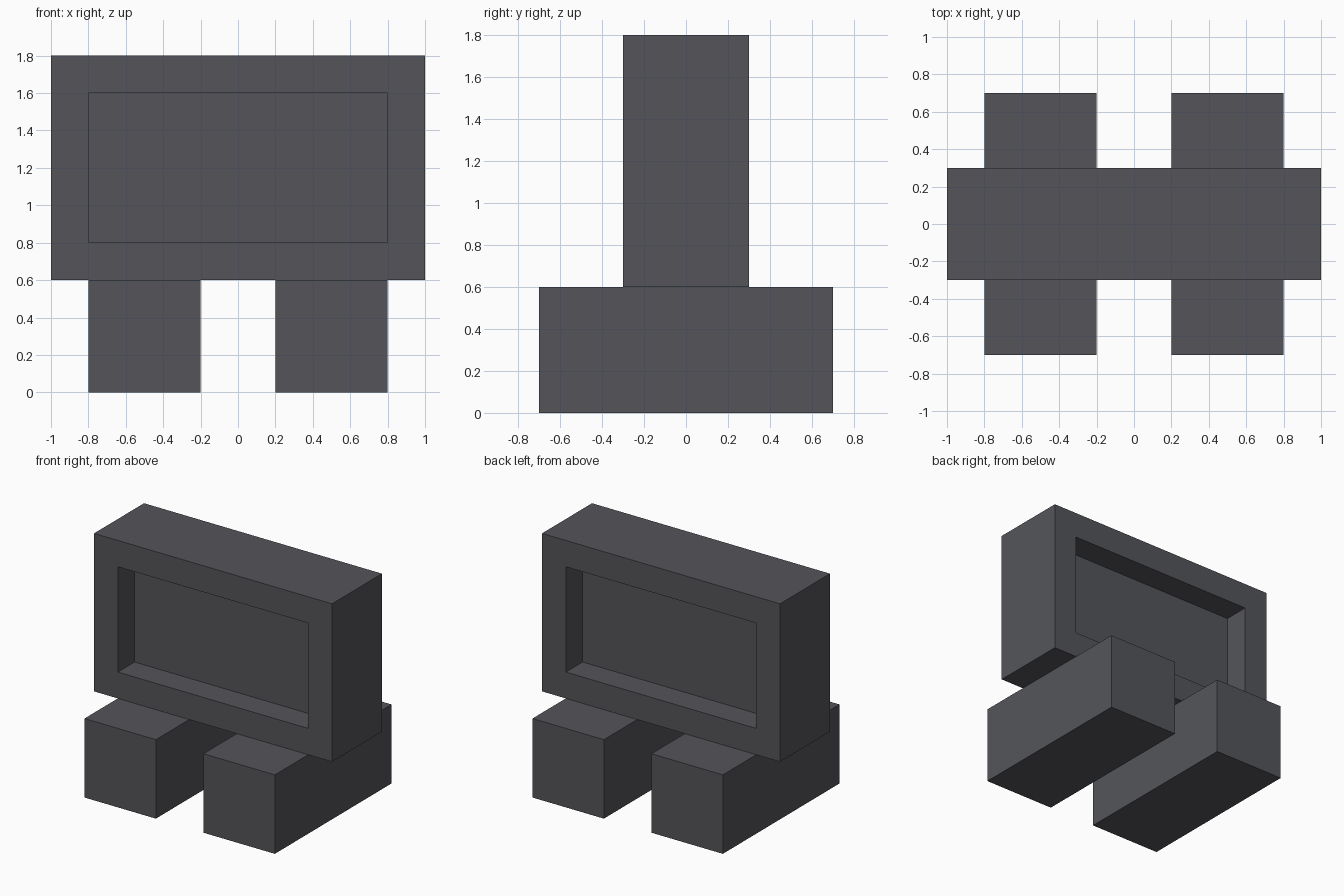
import bpy, bmesh
from mathutils import Matrix, Vector

if "Cube" in bpy.data.objects:
    bpy.data.objects.remove(bpy.data.objects["Cube"])

# Single dark grey finish
grey = bpy.data.materials.new("dark_grey")
grey.diffuse_color = (0.089, 0.091, 0.102, 1.0)
grey.use_nodes = True
grey.node_tree.nodes["Principled BSDF"].inputs["Base Color"].default_value = grey.diffuse_color


def box(name, size, centre, recess=None):
    """Box; recess = (border, depth) sinks a framed panel into front and back."""
    bm = bmesh.new()
    bmesh.ops.create_cube(bm, size=1.0)
    bmesh.ops.transform(bm, verts=bm.verts,
                        matrix=Matrix.Translation(centre) @ Matrix.Diagonal((*size, 1.0)))
    bm.normal_update()
    if recess:
        border, depth = recess
        for face in [f for f in bm.faces if abs(f.normal.y) > 0.9]:
            inward = -face.normal.copy()
            # Frame border, then straight recess walls
            bmesh.ops.inset_region(bm, faces=[face], thickness=border, use_even_offset=True)
            walls = bmesh.ops.extrude_discrete_faces(bm, faces=[face])
            bmesh.ops.translate(bm, verts=walls["faces"][0].verts, vec=inward * depth)
    bmesh.ops.recalc_face_normals(bm, faces=bm.faces)
    mesh = bpy.data.meshes.new(name)
    bm.to_mesh(mesh)
    bm.free()
    mesh.materials.append(grey)
    obj = bpy.data.objects.new(name, mesh)
    bpy.context.collection.objects.link(obj)
    return obj


# Upright slab with a recessed panel on both broad faces
box("framed_body", (2.0, 0.6, 1.2), Vector((0, 0, 1.2)), recess=(0.2, 0.2))

# Two long feet running front to back
for side, x in (("left", -0.5), ("right", 0.5)):
    box(side + "_foot", (0.6, 1.4, 0.6), Vector((x, 0, 0.3)))
